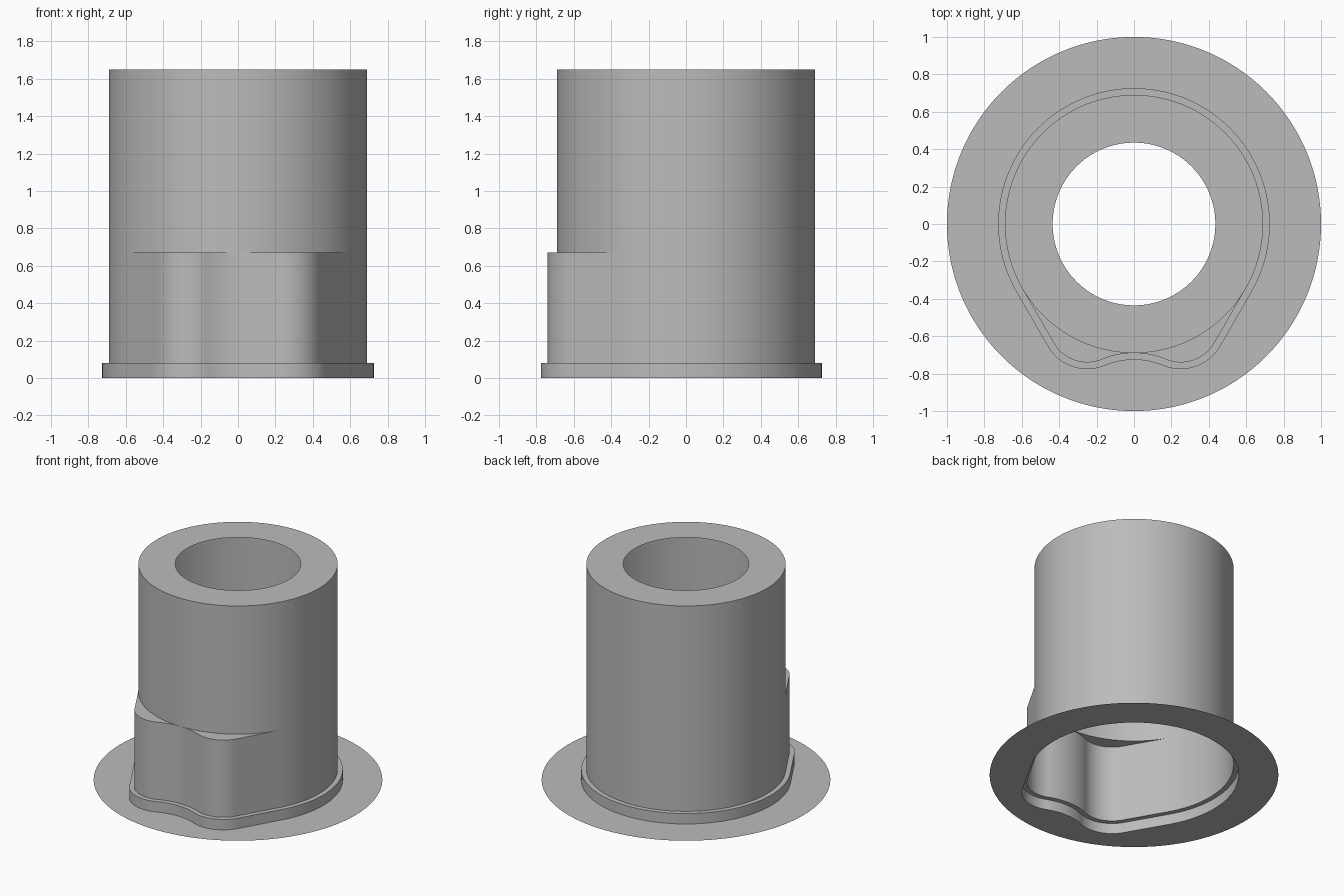
import bpy, bmesh
from math import sin, cos, radians, pi, atan2, hypot

cube = bpy.data.objects.get("Cube")
if cube:
    bpy.data.objects.remove(cube, do_unlink=True)

grey = bpy.data.materials.new("plain_grey")
grey.use_nodes = True
grey.diffuse_color = (0.5, 0.5, 0.5, 1)
grey.node_tree.nodes["Principled BSDF"].inputs["Base Color"].default_value = (0.5, 0.5, 0.5, 1)

TUBE, HOLE, RIM = 0.69, 0.435, 1.0
STEP_Z, LEDGE_Z, TOP_Z = 0.08, 0.67, 1.65
LIP = 0.036


def arc(cx, cy, r, start, end, n):
    """Points on an arc, angles in radians, both ends included."""
    return [(cx + r * cos(start + (end - start) * i / n),
             cy + r * sin(start + (end - start) * i / n)) for i in range(n + 1)]


def outline(grow=0.0):
    """Round back, straight tangent flanks and a two-lobed front, grown outward."""
    lobe_r, lobe_x, front = 0.207, 0.25, -0.74
    lobe_y = front + lobe_r
    # the hollow between the lobes is an arc tangent to both
    dy = lobe_y + TUBE
    hollow_r = (lobe_x ** 2 + dy ** 2 - lobe_r ** 2) / (2 * (lobe_r - dy))
    hollow_y = -TUBE - hollow_r
    meet = atan2(lobe_y - hollow_y, lobe_x)

    half = arc(0, hollow_y, hollow_r - grow, pi / 2, meet, 10)
    lobe = arc(lobe_x, lobe_y, lobe_r + grow, meet - pi, -pi / 6, 24)
    back = arc(0, 0, TUBE + grow, -pi / 6, pi / 2, 64)
    (x0, y0), (x1, y1) = lobe[-1], back[0]
    flank = [(x0 + (x1 - x0) * i / 12, y0 + (y1 - y0) * i / 12) for i in range(1, 12)]
    half += lobe[1:] + flank + back
    return half + [(-x, y) for x, y in reversed(half[1:-1])]


def circle(r):
    """Circle whose points line up with those of the outline."""
    return [(x * r / hypot(x, y), y * r / hypot(x, y)) for x, y in outline()]


def skin(name, rings):
    """Join successive closed rings (points, height) with faces."""
    bm = bmesh.new()
    loops = [[bm.verts.new((x, y, z)) for x, y in pts] for pts, z in rings]
    for low, high in zip(loops, loops[1:]):
        n = len(low)
        for i in range(n):
            j = (i + 1) % n
            bm.faces.new((low[i], low[j], high[j], high[i]))
    bmesh.ops.remove_doubles(bm, verts=bm.verts, dist=1e-5)
    mesh = bpy.data.meshes.new(name)
    bm.to_mesh(mesh)
    bm.free()
    mesh.materials.append(grey)
    obj = bpy.data.objects.new(name, mesh)
    bpy.context.collection.objects.link(obj)
    bpy.ops.object.select_all(action='DESELECT')
    obj.select_set(True)
    bpy.context.view_layer.objects.active = obj
    bpy.ops.object.shade_smooth_by_angle(angle=radians(30))
    return obj


# Thin flat disc around the open foot
skin("base_disc", [(circle(RIM), 0), (outline(LIP), 0)])

# Low step following the lobed outline
skin("base_step", [(outline(LIP), 0), (outline(LIP), STEP_Z), (outline(), STEP_Z)])

# Lobed lower wall with its ledge
skin("lower_wall", [(outline(), STEP_Z), (outline(), LEDGE_Z), (circle(TUBE), LEDGE_Z)])

# Round upper tube and the flat top with its hole
skin("upper_tube", [(circle(TUBE), LEDGE_Z), (circle(TUBE), TOP_Z), (circle(HOLE), TOP_Z)])
